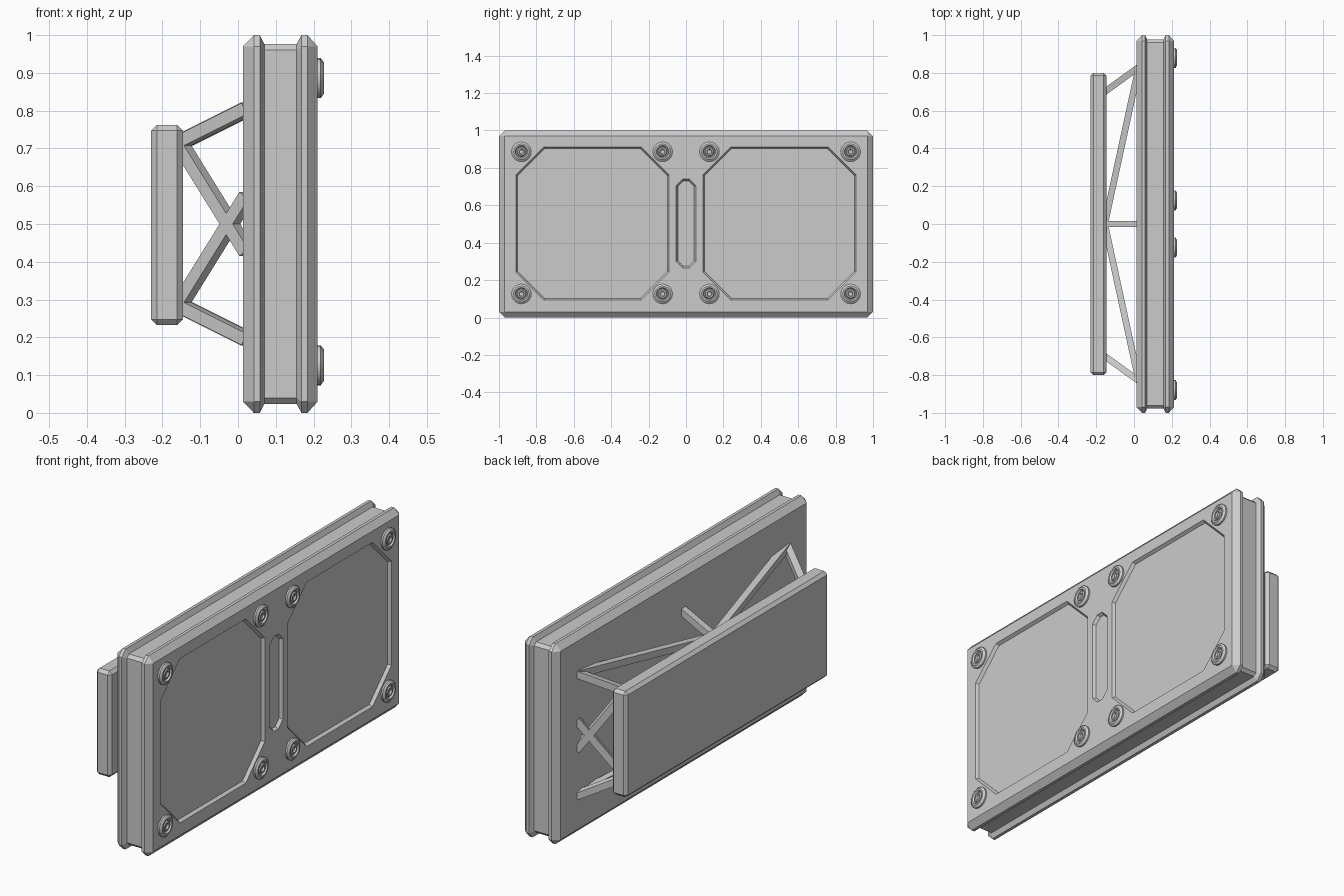
import bpy, bmesh, math
from mathutils import Vector

if "Cube" in bpy.data.objects:
    bpy.data.objects.remove(bpy.data.objects["Cube"])


def octagon(x, hy, hz, c, cy=0.0, cz=0.5):
    """Rectangle in the YZ plane with corners cut by c."""
    pts = [(hy, hz - c), (hy - c, hz), (c - hy, hz), (-hy, hz - c),
           (-hy, c - hz), (c - hy, -hz), (hy - c, -hz), (hy, c - hz)]
    return [(x, cy + a, cz + b) for a, b in pts]


def circle(x, r, cy, cz, n=20):
    return [(x, cy + r * math.cos(2 * math.pi * i / n),
             cz + r * math.sin(2 * math.pi * i / n)) for i in range(n)]


def loft(name, rings):
    """Closed solid skinned through equal-length rings."""
    bm = bmesh.new()
    loops = [[bm.verts.new(p) for p in ring] for ring in rings]
    for a, b in zip(loops, loops[1:]):
        for i in range(len(a)):
            j = (i + 1) % len(a)
            bm.faces.new((a[i], a[j], b[j], b[i]))
    bm.faces.new(loops[0][::-1])
    bm.faces.new(loops[-1])
    bmesh.ops.remove_doubles(bm, verts=bm.verts, dist=1e-5)
    bmesh.ops.recalc_face_normals(bm, faces=bm.faces)
    me = bpy.data.meshes.new(name)
    bm.to_mesh(me)
    bm.free()
    ob = bpy.data.objects.new(name, me)
    bpy.context.collection.objects.link(ob)
    return ob


def cut(target, cutter):
    mod = target.modifiers.new("recess", 'BOOLEAN')
    mod.operation = 'DIFFERENCE'
    mod.solver = 'EXACT'
    mod.object = cutter
    bpy.context.view_layer.objects.active = target
    bpy.ops.object.modifier_apply(modifier=mod.name)
    bpy.data.objects.remove(cutter)


def strut(name, a, b, w=0.034):
    """Square bar between two points."""
    a, b = Vector(a), Vector(b)
    d = (b - a).normalized()
    side = d.cross(Vector((0, 0, 1))).normalized() * w / 2
    up = side.cross(d).normalized() * w / 2
    corners = [side + up, up - side, -side - up, side - up]
    loft(name, [[p + c for c in corners] for p in (a, b)])


# Main panel: two chamfered flanges with a groove around the rim
profile = [(0.013, 0.03, 0), (0.042, 0, 0.03), (0.058, 0, 0.03),
           (0.07, 0.024, 0.015), (0.155, 0.024, 0.015), (0.168, 0, 0.03),
           (0.184, 0, 0.03), (0.211, 0.03, 0)]
panel = loft("main_panel", [octagon(x, 1 - i, 0.5 - i, c) for x, i, c in profile])

# Recessed fields and the central slot
for cy, hy, hz, c, d in ((-0.5, 0.41, 0.41, 0.15, 0.015),
                         (0.5, 0.41, 0.41, 0.15, 0.015),
                         (0, 0.053, 0.237, 0.035, 0.015)):
    cut(panel, loft("cutter", [octagon(0.211 - d, hy - 0.009, hz - 0.009, c - 0.004, cy, 0.503),
                               octagon(0.211 + d, hy + 0.009, hz + 0.009, c + 0.004, cy, 0.503)]))

# Bolts with hollow centres
bolt_profile = [(0.2, 0.053), (0.219, 0.053), (0.227, 0.042), (0.227, 0.034),
                (0.219, 0.029), (0.219, 0.025), (0.225, 0.021), (0.225, 0.014), (0.217, 0.011)]
for y in (-0.88, -0.125, 0.125, 0.88):
    for z in (0.126, 0.886):
        bolt = loft("bolt", [circle(x, r, y, z) for x, r in bolt_profile])
        bpy.ops.object.select_all(action='DESELECT')
        bolt.select_set(True)
        bpy.context.view_layer.objects.active = bolt
        bpy.ops.object.shade_smooth_by_angle(angle=math.radians(25))

# Mounting plate behind the panel
loft("mounting_plate", [octagon(x, 0.8 - i, 0.265 - i, c, 0, 0.497) for x, i, c in
                        ((-0.23, 0.015, 0), (-0.215, 0, 0.015),
                         (-0.161, 0, 0.015), (-0.146, 0.015, 0))])

# Truss frames: outer legs and crossed bars at both ends and the middle
XP, XB = -0.155, 0.025
for yp, yb in ((-0.7, -0.83), (0, 0), (0.7, 0.83)):
    for s in (-1, 1):
        strut("leg", (XP, yp, 0.5 + s * 0.215), (XB, yb, 0.5 + s * 0.305))
        strut("cross_bar", (XP, yp, 0.5 - s * 0.215), (XB, yb, 0.5 + s * 0.075))
# Long diagonal braces from the middle of the plate to the panel ends
for sy in (-1, 1):
    for s in (-1, 1):
        strut("diagonal_brace", (XP, 0, 0.5 + s * 0.215), (XB, sy * 0.83, 0.5 + s * 0.305))
